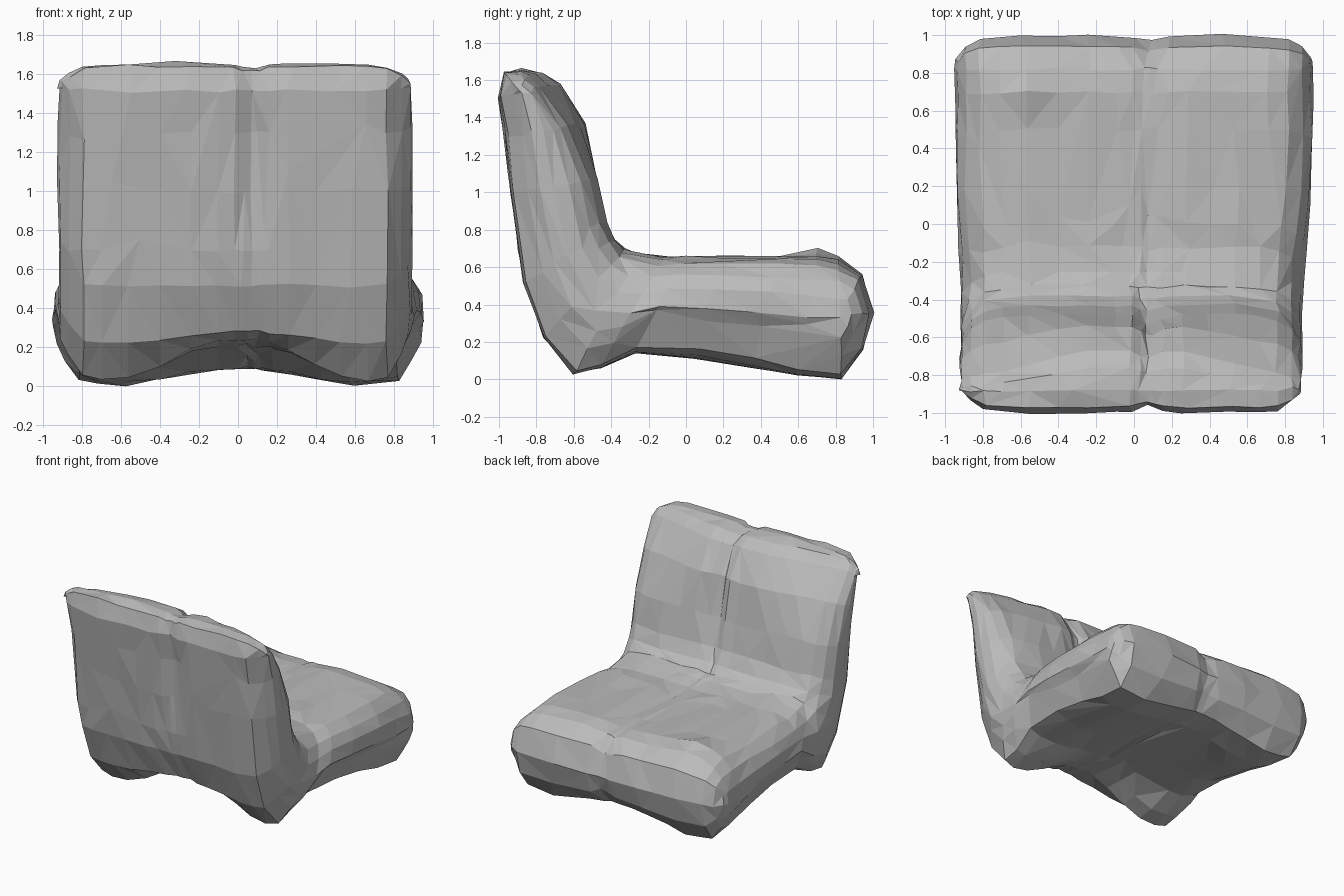
import bpy, bmesh, math, random
from mathutils import Vector

random.seed(4)
cube = bpy.data.objects.get("Cube")
if cube:
    bpy.data.objects.remove(cube, do_unlink=True)


def smooth(a, b, v):
    t = max(0.0, min(1.0, (v - a) / (b - a)))
    return t * t * (3 - 2 * t)


# Side profile as (inner y, z, outer y, z), from backrest top to seat front
STATIONS = [
    (-.88, 1.66, -.88, 1.66), (-.76, 1.64, -.97, 1.645), (-.67, 1.58, -1, 1.52),
    (-.54, 1.37, -.97, 1.3), (-.48, 1.08, -.935, 1), (-.43, .85, -.895, .7),
    (-.38, .75, -.865, .52), (-.33, .70, -.76, .22), (-.25, .68, -.6, .03),
    (-.12, .66, -.46, .06), (0, .66, -.28, .14), (.2, .66, .05, .12),
    (.5, .66, .35, .07), (.7, .66, .6, .02), (.82, .64, .83, .01),
    (.94, .56, .95, .16), (1, .36, 1, .36)]

# Columns across the width: position, inner fullness, outer fullness
EDGE = [(1, 0, 0), (.985, .35, .3), (.94, .65, .58), (.86, .86, .92), (.75, .95, .985)]
MIDDLE = [-.6, -.42, -.25, -.1, 0, .05, .09, .13, .19, .3, .45, .6]
COLUMNS = ([(-u, a, b) for u, a, b in EDGE] + [(u, 1, 1) for u in MIDDLE]
           + EDGE[::-1])


def section_points():
    """Closed outline: point, its spine point, and whether it is on the inner side."""
    inner, outer = [], []
    for ay, az, by, bz in STATIONS:
        spine = (min((ay + by) / 2, .82), min((az + bz) / 2, 1.53))
        inner.append(((ay, az), spine, True))
        outer.append(((by, bz), spine, False))
    return inner + outer[-2:0:-1]


def place(column, point, spine, is_inner):
    u, k_inner, k_outer = column
    (y, z), (sy, sz) = point, spine
    # Seat is a little wider than the backrest
    wide = smooth(-.4, .3, sy)
    x = -.015 * (1 - wide) + u * (.905 + .045 * wide)
    if is_inner:
        k = k_inner
        # Backrest thinner towards its upper corners
        y -= .13 * smooth(.15, .9, abs(x)) * smooth(1.05, 1.55, z) * smooth(-.9, -.7, y)
        # Raised corner and shallow middle of the seat
        z += .05 * math.exp(-((x + .62) ** 2 + (y - .72) ** 2) / .03)
        z -= .015 * math.exp(-(x / .2) ** 2) * smooth(-.3, 0, y)
    else:
        # Sides undercut between the feet
        k = k_outer ** (1 + 1.5 * smooth(-.55, -.1, y) * (1 - smooth(.4, .8, y)))
    # Arched underside between the corner feet
    if z < .3:
        rise = (.24 - .16 * smooth(-.6, -.1, y)) * (1 - z / .3)
        z += (1 - smooth(.05, .65, abs(x))) * rise
    # Off-centre seam
    depth = .17 if y > .9 else .03 + .22 * smooth(.6, 1.2, z)
    k *= 1 - depth * math.exp(-((x - .08) / .07) ** 2)
    return Vector((x, sy + (y - sy) * k, sz + (z - sz) * k))


# Cushioned shell
outline = section_points()
n = len(outline)
bm = bmesh.new()
rings = [[bm.verts.new(place(c, *p)) for p in outline] for c in COLUMNS]
for a, b in zip(rings, rings[1:]):
    for i in range(n):
        j = (i + 1) % n
        bm.faces.new((a[i], a[j], b[j], b[i]))
bmesh.ops.remove_doubles(bm, verts=bm.verts[:], dist=.004)

# Slight unevenness of the soft surface
for v in bm.verts:
    v.co += Vector([random.uniform(-.008, .008) for _ in range(3)])
low = min(v.co.z for v in bm.verts)
for v in bm.verts:
    v.co.z -= low
bmesh.ops.triangulate(bm, faces=bm.faces[:])
bmesh.ops.recalc_face_normals(bm, faces=bm.faces[:])

mesh = bpy.data.meshes.new("padded_seat")
bm.to_mesh(mesh)
bm.free()
seat = bpy.data.objects.new("padded_seat", mesh)
bpy.context.collection.objects.link(seat)

# Irregular low-poly facets
facets = seat.modifiers.new("facets", 'DECIMATE')
facets.ratio = .75

grey = bpy.data.materials.new("plain grey")
grey.use_nodes = True
colour = (.5, .5, .5, 1)
grey.diffuse_color = colour
grey.node_tree.nodes["Principled BSDF"].inputs["Base Color"].default_value = colour
mesh.materials.append(grey)
